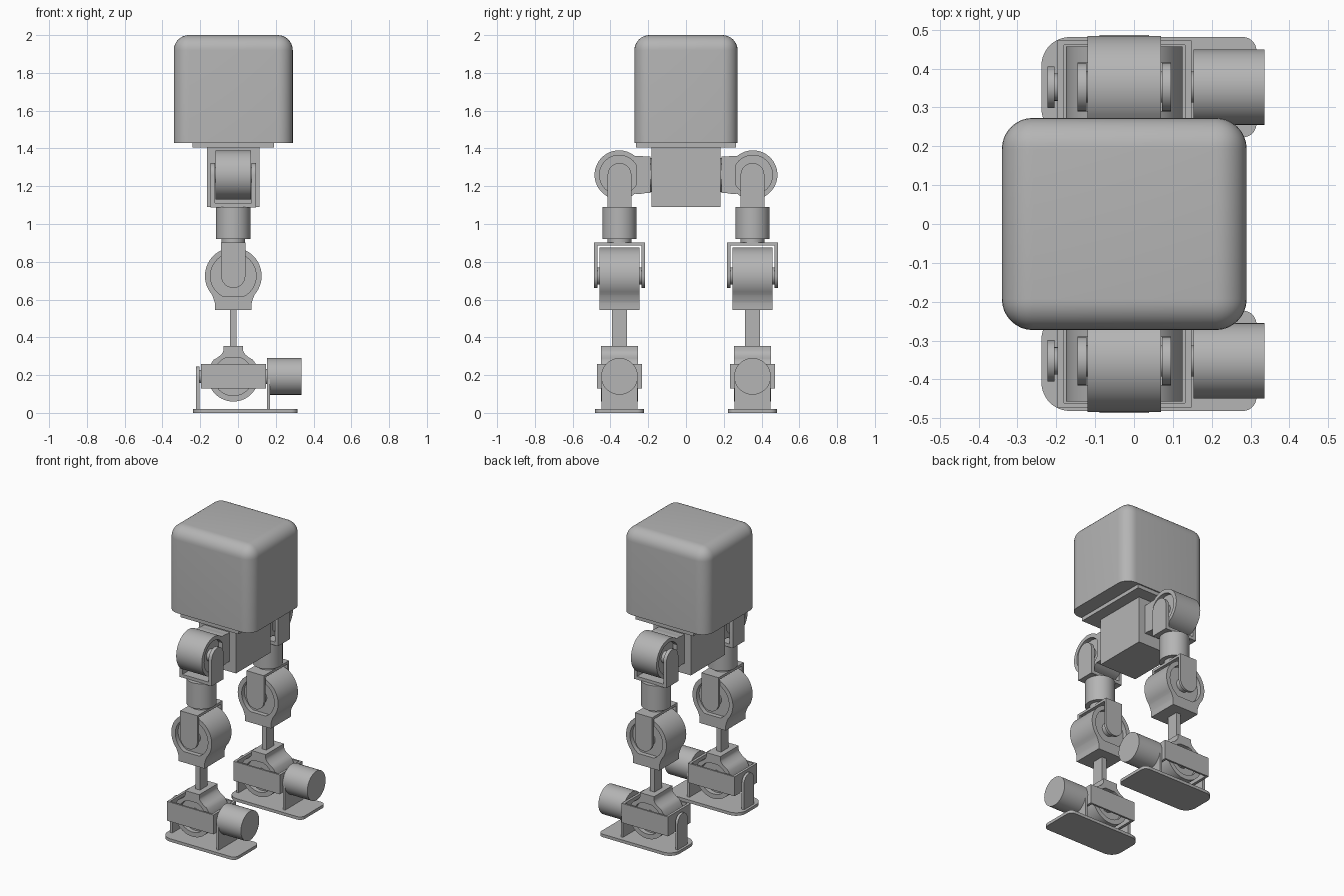
import bpy, bmesh, math
from mathutils import Vector

cube = bpy.data.objects.get("Cube")
if cube:
    bpy.data.objects.remove(cube, do_unlink=True)

grey = bpy.data.materials.new("plain_grey")
grey.use_nodes = True
grey.diffuse_color = (0.46, 0.46, 0.46, 1)
grey.node_tree.nodes["Principled BSDF"].inputs["Base Color"].default_value = (0.46, 0.46, 0.46, 1)

CX = -0.025   # centre line of the legs in x
LEG_Y = 0.352


def finish(name, bm):
    bmesh.ops.recalc_face_normals(bm, faces=bm.faces)
    mesh = bpy.data.meshes.new(name)
    bm.to_mesh(mesh)
    bm.free()
    mesh.materials.append(grey)
    ob = bpy.data.objects.new(name, mesh)
    bpy.context.collection.objects.link(ob)
    bpy.ops.object.select_all(action='DESELECT')
    ob.select_set(True)
    bpy.context.view_layer.objects.active = ob
    bpy.ops.object.shade_smooth_by_angle(angle=math.radians(30))
    return ob


def place(axis, p, t):
    """Put a 2D point p at offset t along an axis."""
    return {'x': (t, p[0], p[1]), 'y': (p[0], t, p[1]), 'z': (p[0], p[1], t)}[axis]


def loft(name, axis, sections, closed=False):
    """Skin a series of (offset, outline) sections with equal point counts."""
    bm = bmesh.new()
    rings = [[bm.verts.new(place(axis, p, t)) for p in pts] for t, pts in sections]
    pairs = list(zip(rings, rings[1:]))
    if closed:
        pairs.append((rings[-1], rings[0]))
    else:
        bm.faces.new(rings[0])
        bm.faces.new(rings[-1])
    n = len(rings[0])
    for a, b in pairs:
        for i in range(n):
            j = (i + 1) % n
            bm.faces.new((a[i], a[j], b[j], b[i]))
    return finish(name, bm)


def prism(name, axis, pts, lo, hi):
    return loft(name, axis, [(lo, pts), (hi, pts)])


def arc(c, r, start, end, n=12):
    return [(c[0] + r * math.cos(math.radians(start + (end - start) * i / n)),
             c[1] + r * math.sin(math.radians(start + (end - start) * i / n))) for i in range(n + 1)]


def circle(c, r, n=48):
    return arc(c, r, 0, 360, n)[:-1]


def rect(x0, x1, y0, y1):
    return [(x0, y0), (x1, y0), (x1, y1), (x0, y1)]


def box(name, x0, x1, y0, y1, z0, z1):
    return prism(name, 'z', rect(x0, x1, y0, y1), z0, z1)


def tab(c, r, end):
    """Arm outline: round about c, straight to height end."""
    up = end > c[1]
    pts = arc(c, r, 180, 360) if up else arc(c, r, 0, 180)
    return pts + [(pts[-1][0], end), (pts[0][0], end)]


def motor(name, axis, c, mid, half, r, bore, direction, neck, reach, flare):
    """Round housing with a flared neck and a recessed bore on both ends."""
    d = Vector(direction)
    side = Vector((-d.y, d.x))
    ang = math.radians(50)
    start = (r * math.cos(ang), r * math.sin(ang))
    ctrl = (flare - 0.025, neck + 0.006)
    curve = []
    for i in range(1, 7):
        t = i / 6
        curve.append(tuple((1 - t) ** 2 * start[k] + 2 * t * (1 - t) * ctrl[k]
                           + t * t * (flare, neck)[k] for k in (0, 1)))
    left = curve + [(reach, neck)]
    local = arc((0, 0), r, 310, 50, 40) + left
    local += [(u, -v) for u, v in reversed(left)]
    outer, inner = [], []
    for u, v in local:
        p = d * u + side * v
        outer.append((c[0] + p.x, c[1] + p.y))
        q = p.normalized() * bore
        inner.append((c[0] + q.x, c[1] + q.y))
    deep = half - 0.03
    loft(name, axis, [(mid - deep, inner), (mid - half, inner), (mid - half, outer),
                      (mid + half, outer), (mid + half, inner), (mid + deep, inner)])


# Rounded torso with a sharp lower rim
bm = bmesh.new()
bmesh.ops.create_cube(bm, size=1)
for v in bm.verts:
    v.co = (v.co.x * 0.63 + CX, v.co.y * 0.546, 1.715 + v.co.z * 0.57)
edges = [e for e in bm.edges if max(v.co.z for v in e.verts) > 1.8]
bmesh.ops.bevel(bm, geom=edges, offset=0.08, segments=8, profile=0.5, affect='EDGES')
finish("torso", bm)

# Waist plate and hip block
box("waist_plate", CX - 0.215, CX + 0.215, -0.265, 0.265, 1.405, 1.435)
box("hip_block", CX - 0.138, CX + 0.138, -0.182, 0.182, 1.09, 1.407)

for side, s in (("front", -1), ("back", 1)):
    cy = s * LEG_Y
    n = side + "_"

    # Hip joint: turntable, motor and yoke
    prism(n + "hip_turntable", 'y', circle((CX, 1.26), 0.09), *sorted((s * 0.18, s * 0.20)))
    hip = (cy + s * 0.002, 1.26)
    motor(n + "hip_motor", 'x', hip, CX, 0.095, 0.13, 0.104, (-s, 0), 0.097, 0.166, 0.135)
    for label, e in (("right", -1), ("left", 1)):
        lo, hi = sorted((CX + e * 0.097, CX + e * 0.12))
        prism(n + label + "_hip_arm", 'x', tab((cy, 1.26), 0.063, 1.09), lo, hi)
    prism(n + "hip_shaft", 'x', circle((cy, 1.26), 0.04), CX - 0.1, CX + 0.1)
    box(n + "hip_yoke_base", CX - 0.12, CX + 0.12, cy - 0.063, cy + 0.063, 1.088, 1.11)

    # Thigh rotation unit
    prism(n + "thigh", 'z', circle((CX, cy), 0.091), 0.92, 1.09)
    prism(n + "thigh_neck", 'z', circle((CX, cy), 0.063), 0.895, 0.925)

    # Knee: yoke, shaft and motor
    box(n + "knee_yoke_top", CX - 0.064, CX + 0.064, cy - 0.134, cy + 0.134, 0.885, 0.902)
    for label, e in (("outer", s), ("inner", -s)):
        lo, hi = sorted((cy + e * 0.117, cy + e * 0.134))
        prism(n + label + "_knee_arm", 'y', tab((CX, 0.725), 0.064, 0.89), lo, hi)
    prism(n + "knee_shaft", 'y', circle((CX, 0.725), 0.045), cy - 0.12, cy + 0.12)
    motor(n + "knee_motor", 'y', (CX, 0.725), cy, 0.105, 0.15, 0.121, (0, -1), 0.097, 0.18, 0.145)

    # Shin and ankle motor
    box(n + "shin", CX - 0.017, CX + 0.017, cy - 0.04, cy + 0.04, 0.34, 0.56)
    motor(n + "ankle_motor", 'y', (CX, 0.195), cy, 0.097, 0.135, 0.104, (0, 1), 0.052, 0.16, 0.135)
    prism(n + "ankle_shaft", 'y', circle((CX, 0.195), 0.045), cy - 0.115, cy + 0.115)

    # Open rectangular ankle frame
    out = rect(-0.197, 0.148, cy - 0.12, cy + 0.12)
    inn = rect(-0.18, 0.131, cy - 0.108, cy + 0.108)
    loft(n + "ankle_frame", 'z', [(0.13, out), (0.26, out), (0.26, inn), (0.13, inn)], closed=True)

    # Ankle roll motor with its supports
    prism(n + "roll_motor", 'x', circle((cy, 0.193), 0.097), 0.153, 0.336)
    prism(n + "roll_shaft", 'x', circle((cy, 0.193), 0.04), 0.14, 0.16)
    prism(n + "motor_support", 'x', tab((cy, 0.193), 0.096, 0.01), 0.154, 0.17)
    prism(n + "pivot_support", 'x', tab((cy, 0.193), 0.053, 0.01), -0.222, -0.204)
    prism(n + "pivot_shaft", 'x', circle((cy, 0.193), 0.035), -0.21, -0.19)

    # Foot plate, rounder at one end
    y0, y1 = cy - 0.129, cy + 0.129
    foot = (arc((-0.165, y0 + 0.073), 0.073, 180, 270) + arc((0.28, y0 + 0.035), 0.035, 270, 360)
            + arc((0.28, y1 - 0.035), 0.035, 0, 90) + arc((-0.165, y1 - 0.073), 0.073, 90, 180))
    prism(n + "foot_plate", 'z', foot, 0, 0.02)
